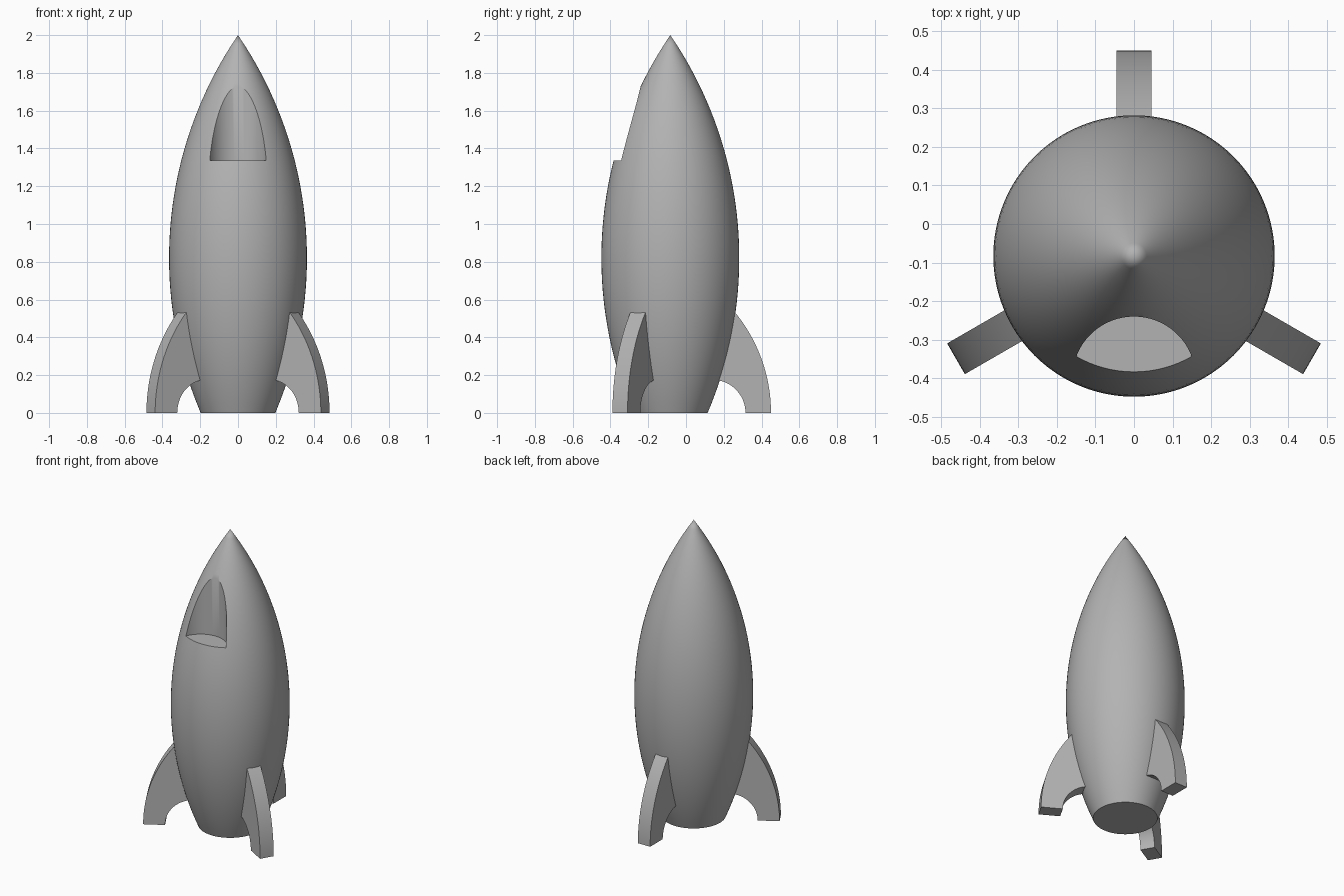
import bpy, bmesh, math
from mathutils import Matrix, Vector

if "Cube" in bpy.data.objects:
    bpy.data.objects.remove(bpy.data.objects["Cube"])

AXIS_Y = -0.083          # hull axis
grey = bpy.data.materials.new("hull_grey")
grey.diffuse_color = (0.45, 0.45, 0.45, 1)
grey.use_nodes = True
grey.node_tree.nodes["Principled BSDF"].inputs["Base Color"].default_value = grey.diffuse_color


def make_object(name, bm):
    bmesh.ops.recalc_face_normals(bm, faces=bm.faces)
    mesh = bpy.data.meshes.new(name)
    bm.to_mesh(mesh)
    bm.free()
    mesh.materials.append(grey)
    obj = bpy.data.objects.new(name, mesh)
    bpy.context.collection.objects.link(obj)
    return obj


def select_only(obj):
    bpy.ops.object.select_all(action='DESELECT')
    obj.select_set(True)
    bpy.context.view_layer.objects.active = obj


def smooth(obj):
    select_only(obj)
    bpy.ops.object.shade_smooth_by_angle(angle=math.radians(30))


# Hull: circular-arc profile, widest at z = 0.82, lathed around its axis
def hull_radius(z):
    big = 2.09
    return 0.365 - big + math.sqrt(big ** 2 - (z - 0.82) ** 2)


STEPS, SIDES = 40, 96
bm = bmesh.new()
rings = []
for i in range(STEPS):
    z = 2 * i / STEPS
    r = hull_radius(z)
    rings.append([bm.verts.new((r * math.cos(a), AXIS_Y + r * math.sin(a), z))
                  for a in (2 * math.pi * k / SIDES for k in range(SIDES))])
tip = bm.verts.new((0, AXIS_Y, 2))
bm.faces.new(rings[0])
for k in range(SIDES):
    n = (k + 1) % SIDES
    for lo, hi in zip(rings, rings[1:]):
        bm.faces.new((lo[k], lo[n], hi[n], hi[k]))
    bm.faces.new((rings[-1][k], rings[-1][n], tip))
hull = make_object("hull", bm)

# Window recess: vertical cylinder cut with a flat floor
bm = bmesh.new()
bmesh.ops.create_cone(bm, cap_ends=True, segments=96, radius1=0.16, radius2=0.16,
                      depth=0.8, matrix=Matrix.Translation((0, -0.40, 1.335 + 0.4)))
cutter = make_object("window_cutter", bm)
cutter.hide_render = True
cut = hull.modifiers.new("window_recess", 'BOOLEAN')
cut.operation = 'DIFFERENCE'
cut.solver = 'EXACT'
cut.object = cutter
select_only(hull)
bpy.ops.object.modifier_apply(modifier=cut.name)
bpy.data.objects.remove(cutter)
smooth(hull)

# Fins: curved outer edge, quarter-round notch under the root
TOP, OUT, ARC = 0.535, 0.533, 0.838
N = 20
profile = [(OUT - ARC + math.sqrt(ARC ** 2 - z * z), z)
           for z in (TOP * i / N for i in range(N + 1))]
profile += [(0.27, TOP), (0.15, 0.175)]
profile += [(0.223 + 0.175 * math.sin(a), 0.175 * math.cos(a))
            for a in (math.pi / 2 * i / N for i in range(N + 1))]

for name, angle in (("back_fin", 90), ("right_fin", -30), ("left_fin", 210)):
    bm = bmesh.new()
    face = bm.faces.new([bm.verts.new((r, -0.046, z)) for r, z in profile])
    side = bmesh.ops.extrude_face_region(bm, geom=[face])["geom"]
    bmesh.ops.translate(bm, vec=Vector((0, 0.092, 0)),
                        verts=[v for v in side if isinstance(v, bmesh.types.BMVert)])
    bm.transform(Matrix.Translation((0, AXIS_Y, 0))
                 @ Matrix.Rotation(math.radians(angle), 4, 'Z'))
    smooth(make_object(name, bm))
